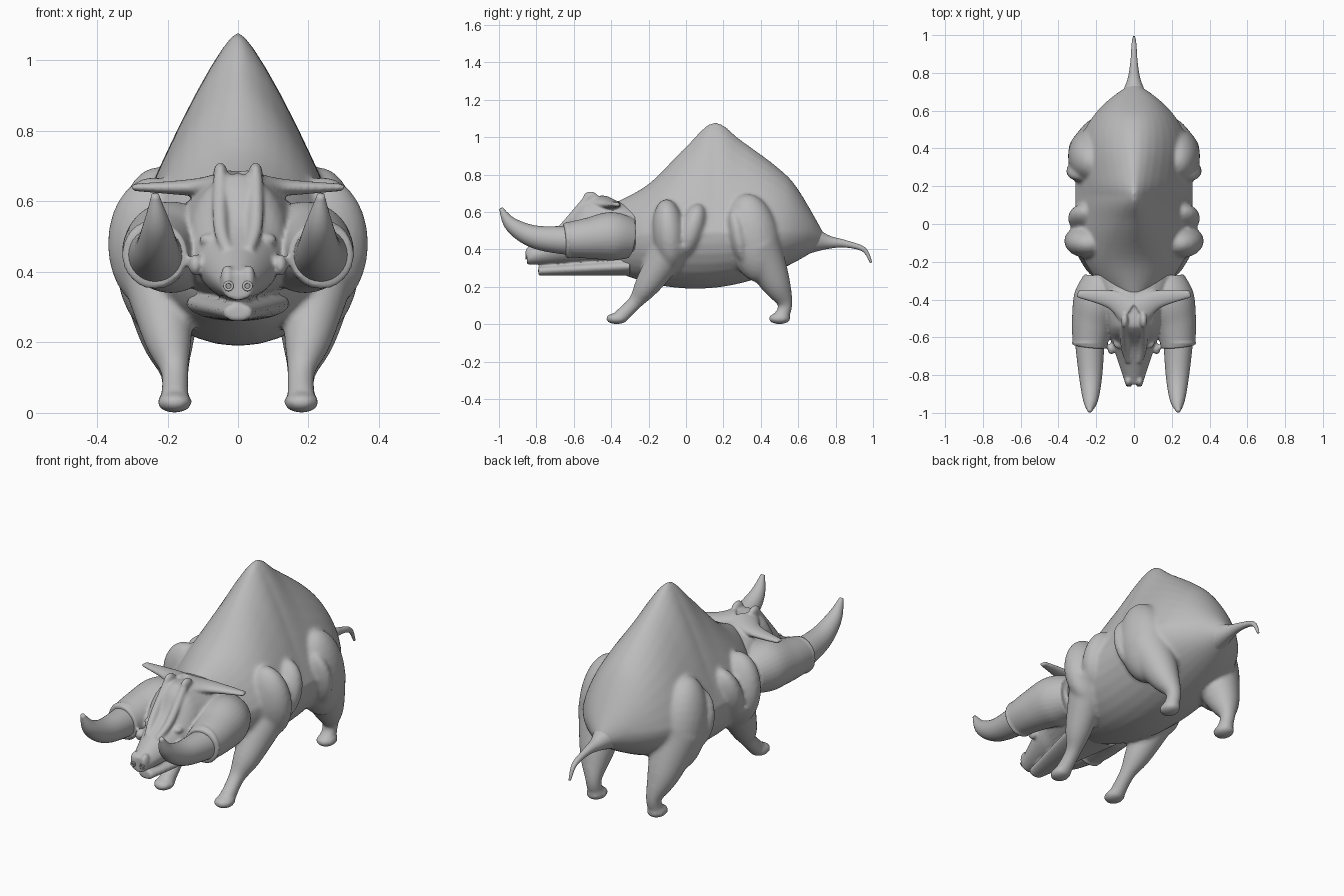
import bpy, bmesh, math
from mathutils import Vector, Matrix

if "Cube" in bpy.data.objects:
    bpy.data.objects.remove(bpy.data.objects["Cube"])

COLOUR = (.5, .5, .5, 1)
grey = bpy.data.materials.new("clay grey")
grey.use_nodes = True
grey.diffuse_color = COLOUR
grey.node_tree.nodes["Principled BSDF"].inputs["Base Color"].default_value = COLOUR

SIDES = 32
ANGLES = [math.tau * step / SIDES for step in range(SIDES)]
MIRRORED = (("left", 1), ("right", -1))


def spline(points, steps=6):
    """Catmull-Rom interpolation of equal-length tuples."""
    points = [Vector(point) for point in points]
    padded = [points[0]] + points + [points[-1]]
    smooth = []
    for before, start, end, after in zip(padded, padded[1:], padded[2:], padded[3:]):
        leave, arrive = (end - before) / 2, (after - start) / 2
        for step in range(steps):
            t = step / steps
            ease = t * t * (3 - 2 * t)
            smooth.append(start.lerp(end, ease)
                          + leave * t * (1 - t) ** 2 - arrive * t * t * (1 - t))
    return smooth + [points[-1]]


def skin(bm, rings):
    """Bridge rings of points and cap both ends."""
    loops = [[bm.verts.new(point) for point in ring] for ring in rings]
    faces = [bm.faces.new(loops[0]), bm.faces.new(loops[-1])]
    for near, far in zip(loops, loops[1:]):
        for i in range(SIDES):
            faces.append(bm.faces.new((near[i - 1], near[i], far[i], far[i - 1])))
    bmesh.ops.recalc_face_normals(bm, faces=faces)


def loft(bm, crest, belly, width, ridge):
    """Loft along y under a crest line; ridge pinches the upper half."""
    rings = []
    for y, top in spline(crest):
        low, half, pinch = belly(y), width(y), ridge(y)
        middle = min(.49, (top + low) / 2)
        ring = []
        for angle in ANGLES:
            across, up = math.cos(angle), math.sin(angle)
            if up > 0:
                peaked = math.copysign(1 - up, across)
                across += (peaked - across) * pinch
            reach = top - middle if up > 0 else middle - low
            ring.append((half * across, y, middle + reach * up))
        rings.append(ring)
    skin(bm, rings)


def tube(bm, path, mirror=1, side=(1, 0, 0), flat=1):
    """Sweep an ellipse along points of (x, y, z, radius)."""
    points = spline(path)
    rings = []
    for i, point in enumerate(points):
        ahead, behind = points[min(i + 1, len(points) - 1)], points[max(i - 1, 0)]
        along = (ahead - behind).xyz.normalized()
        across = Vector(side) - along * along.dot(Vector(side))
        across.normalize()
        up = along.cross(across) * flat
        ring = [point.xyz + point.w * (across * math.cos(a) + up * math.sin(a)) for a in ANGLES]
        rings.append([(p.x * mirror, p.y, p.z) for p in ring])
    skin(bm, rings)


def blob(bm, centre, radii, mirror=1, tilt=0):
    x, y, z = centre
    placement = (Matrix.Translation((x * mirror, y, z)) @ Matrix.Rotation(tilt, 4, "X")
                 @ Matrix.Diagonal((*radii, 1)))
    bmesh.ops.create_uvsphere(bm, u_segments=24, v_segments=16, radius=1, matrix=placement)


def finish(bm, name):
    mesh = bpy.data.meshes.new(name)
    bm.to_mesh(mesh)
    bm.free()
    mesh.materials.append(grey)
    for face in mesh.polygons:
        face.use_smooth = True
    part = bpy.data.objects.new(name, mesh)
    bpy.context.collection.objects.link(part)
    return part


def fuse(part, voxel, rounds):
    """Merge overlapping volumes into one smooth skin."""
    remesh = part.modifiers.new("fuse", "REMESH")
    remesh.mode = "VOXEL"
    remesh.voxel_size = voxel
    remesh.use_smooth_shade = True
    soften = part.modifiers.new("soften", "SMOOTH")
    soften.factor = .5
    soften.iterations = rounds


def from_hump(y):
    """Distance from the hump, reaching one at the neck and tail."""
    return abs(y - .15) / .6


# Humped body
body = bmesh.new()
loft(body,
     crest=[(-.4, .64), (-.2, .75), (0, .95), (.15, 1.08), (.3, .98), (.5, .83), (.6, .72), (.74, .48)],
     belly=lambda y: .19 + .5 * (y - .05) ** 2,
     width=lambda y: .31 * (1 - from_hump(y) ** 3.4),
     ridge=lambda y: .8 * (1 - from_hump(y)))

for label, mirror in MIRRORED:
    # Shoulder and hip muscles
    blob(body, (.24, -.09, .48), (.13, .09, .19), mirror, tilt=.1)
    blob(body, (.25, .03, .5), (.1, .07, .15), mirror, tilt=-.3)
    blob(body, (.23, .36, .46), (.12, .14, .24), mirror, tilt=.2)
    blob(body, (.27, .28, .47), (.09, .05, .15), mirror, tilt=.2)
    # Front leg and hoof
    tube(body, [(.24, -.05, .45, .11), (.2, -.2, .22, .07), (.18, -.27, .12, .04), (.18, -.35, .04, .04)], mirror)
    blob(body, (.18, -.37, .03), (.05, .06, .03), mirror)
    # Hind leg and hoof
    tube(body, [(.22, .38, .42, .13), (.2, .48, .22, .08), (.18, .53, .11, .04), (.18, .51, .04, .04)], mirror)
    blob(body, (.18, .5, .03), (.05, .06, .03), mirror)
fuse(finish(body, "body"), voxel=.011, rounds=6)

# Tail
tail = bmesh.new()
tube(tail, [(0, .62, .46, .1), (0, .75, .44, .04), (0, .85, .43, .02), (0, .95, .4, .013), (0, .99, .33, .006)])
finish(tail, "tail")

# Head tapering into the snout, with the lower jaw beneath
head = bmesh.new()
loft(head,
     crest=[(-.27, .64), (-.5, .68), (-.57, .65), (-.65, .53), (-.85, .4)],
     belly=lambda y: .32,
     width=lambda y: .045 + .33 * (y + .85),
     ridge=lambda y: .15)
loft(head,
     crest=[(-.3, .36), (-.79, .31)],
     belly=lambda y: .26,
     width=lambda y: .04 + .22 * (y + .79),
     ridge=lambda y: 0)

for label, mirror in MIRRORED:
    # Cheek sleeve with a rolled collar
    tube(head, [(.16, -.3, .46, .11), (.19, -.4, .47, .13), (.22, -.52, .46, .11), (.235, -.65, .45, .09)], mirror)
    blob(head, (.235, -.63, .45), (.095, .02, .1), mirror)
    # Ear, swept out flat from the crown
    tube(head, [(.02, -.46, .65, .08), (.12, -.4, .64, .05), (.3, -.37, .64, .02)], mirror, side=(0, 1, 0), flat=.5)
    # Crown knob and brow ridge
    blob(head, (.05, -.51, .68), (.02, .04, .03), mirror)
    tube(head, [(.05, -.53, .67, .02), (.05, -.65, .53, .02), (.03, -.73, .46, .015)], mirror)
    # Eye, wart and nostril bulge
    blob(head, (.08, -.63, .49), (.03, .03, .02), mirror)
    blob(head, (.12, -.66, .42), (.02, .03, .03), mirror)
    blob(head, (.03, -.83, .38), (.02, .03, .04), mirror)
fuse(finish(head, "head"), voxel=.007, rounds=4)

for label, mirror in MIRRORED:
    # Curved tusk
    tusk = bmesh.new()
    tube(tusk, [(.235, -.6, .447, .08), (.23, -.8, .465, .062), (.23, -.93, .53, .04), (.235, -.99, .62, .01)], mirror)
    finish(tusk, label + "_tusk")
    # Nostril rim
    bpy.ops.mesh.primitive_torus_add(
        location=(.027 * mirror, -.855, .36), rotation=(math.pi / 2, 0, 0),
        major_segments=20, minor_segments=8, major_radius=.011, minor_radius=.004)
    rim = bpy.context.object
    rim.name = label + "_nostril_rim"
    rim.data.materials.append(grey)
    bpy.ops.object.shade_smooth()
